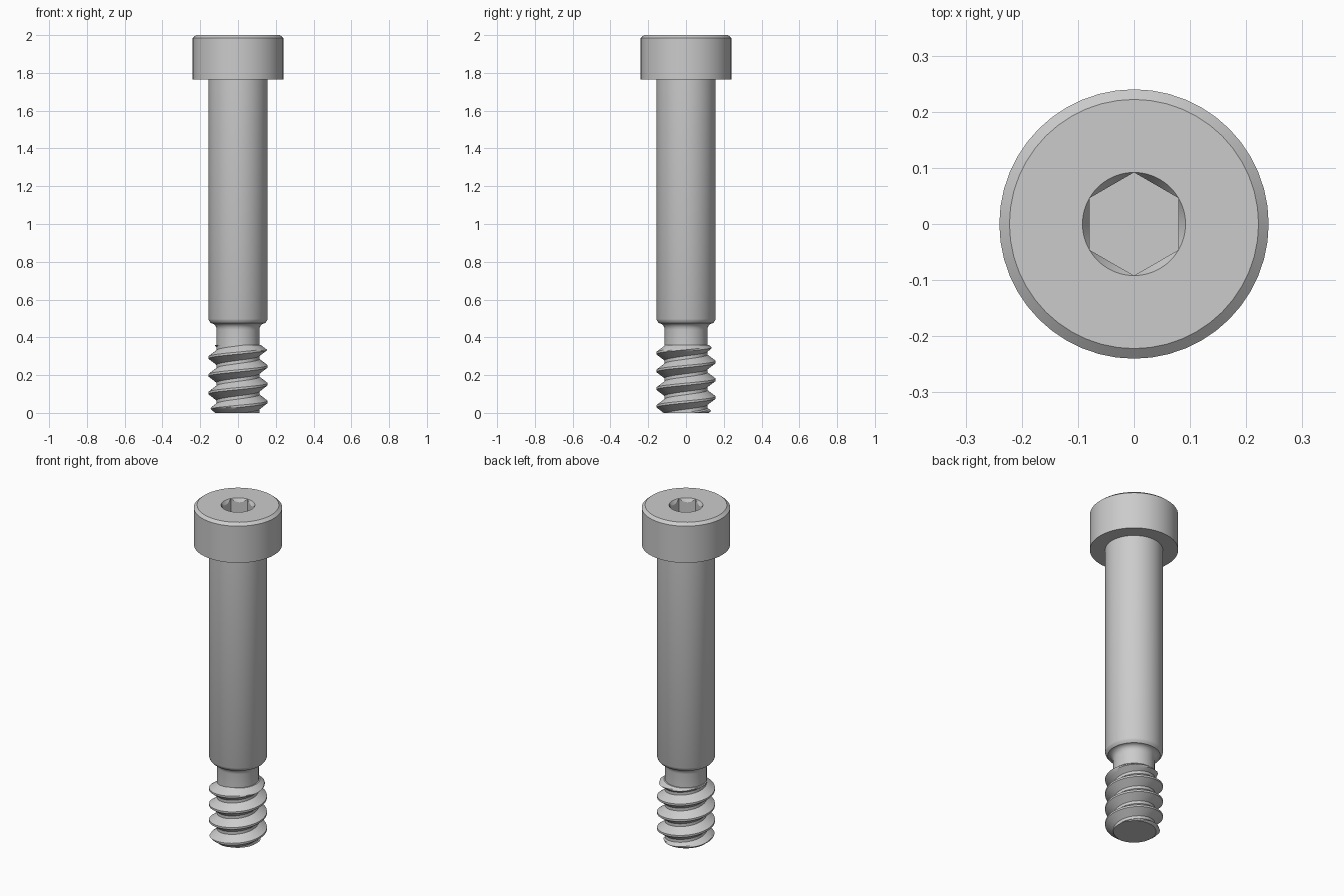
import bpy
import bmesh
from math import pi, cos, sin, radians

cube = bpy.data.objects.get("Cube")
if cube:
    bpy.data.objects.remove(cube, do_unlink=True)

SEGMENTS = 48
HEAD_R, SHANK_R, NECK_R, HEX_R = 0.24, 0.157, 0.113, 0.092
HEAD_Z, THREAD_TOP, PITCH = 1.765, 0.36, 0.094

steel = bpy.data.materials.new("grey_steel")
steel.use_nodes = True
steel.diffuse_color = (0.6, 0.6, 0.6, 1)
steel.node_tree.nodes["Principled BSDF"].inputs["Base Color"].default_value = (0.6, 0.6, 0.6, 1)


def finish(bm, name):
    bmesh.ops.remove_doubles(bm, verts=bm.verts, dist=1e-5)
    bmesh.ops.recalc_face_normals(bm, faces=bm.faces)
    mesh = bpy.data.meshes.new(name)
    bm.to_mesh(mesh)
    bm.free()
    mesh.materials.append(steel)
    obj = bpy.data.objects.new(name, mesh)
    bpy.context.collection.objects.link(obj)
    bpy.ops.object.select_all(action='DESELECT')
    obj.select_set(True)
    bpy.context.view_layer.objects.active = obj
    bpy.ops.object.shade_smooth_by_angle(angle=radians(25))
    return obj


def lathe(name, rings):
    """Join rings; each ring is a function from angle to (radius, height)."""
    bm = bmesh.new()
    rows = []
    for ring in rings:
        row = []
        for i in range(SEGMENTS):
            a = 2 * pi * i / SEGMENTS
            r, z = ring(a)
            row.append(bm.verts.new((r * cos(a), r * sin(a), z)))
        rows.append(row)
    for low, high in zip(rows, rows[1:]):
        for i in range(SEGMENTS):
            k = (i + 1) % SEGMENTS
            bm.faces.new((low[i], low[k], high[k], high[i]))
    return bm, name


def circle(r, z):
    return lambda a: (r, z)


def hexagon(a):
    """Radius of the hexagon with corners at front and back."""
    return HEX_R * cos(pi / 6) / cos(a % (pi / 3) - pi / 6)


def hex_radius(a):
    return hexagon(a - pi / 2)


# Head with chamfered rim and countersunk hexagonal socket
socket_floor = 1.88
finish(*lathe("head", [
    circle(SHANK_R, HEAD_Z), circle(HEAD_R, HEAD_Z),
    circle(HEAD_R, 1.985), circle(0.222, 2), circle(HEX_R, 2),
    lambda a: (hex_radius(a), 2 - 1.7 * (HEX_R - hex_radius(a))),
    lambda a: (hex_radius(a), socket_floor),
    circle(0, socket_floor),
]))

# Shank with a bevelled lower edge and a filleted neck
fillet = [circle(0.143 - 0.03 * sin(t * pi / 10), 0.44 + 0.035 * (1 - sin(t * pi / 10)) ** 1.0
                 if t == 5 else 0.475 - 0.035 * (1 - cos(t * pi / 10)))
          for t in range(6)]
finish(*lathe("shank", [circle(SHANK_R, HEAD_Z), circle(SHANK_R, 0.497),
                        circle(0.153, 0.487)] + fillet + [circle(NECK_R, THREAD_TOP)]))


# Right-handed screw thread, tapered at both ends
def envelope(z):
    taper = min(z, THREAD_TOP - z)
    return max(NECK_R, min(SHANK_R, 0.12 + 1.3 * taper))


def thread_radius(phase):
    d = abs((phase + 0.5) % 1 - 0.5)
    t = min(1, max(0, (d - 0.06) / 0.35))
    return SHANK_R + (NECK_R - SHANK_R) * t


phases = [0, 0.06, 0.15, 0.24, 0.33, 0.41, 0.59, 0.67, 0.76, 0.85, 0.94]
turns = range(-2, 6)
steps = [n + p for n in turns for p in phases]
bm = bmesh.new()
columns = []
for i in range(SEGMENTS):
    a = 2 * pi * i / SEGMENTS
    column = []
    for s in steps:
        z = 0.058 + PITCH * (s + i / SEGMENTS)
        r = min(thread_radius(s), envelope(z))
        column.append(bm.verts.new((r * cos(a), r * sin(a), z)))
    columns.append(column)
for i in range(SEGMENTS):
    # The last column meets the first one a full pitch higher
    shift = len(phases) if i == SEGMENTS - 1 else 0
    here, there = columns[i], columns[(i + 1) % SEGMENTS]
    for j in range(len(steps) - shift - 1):
        bm.faces.new((here[j], there[j + shift], there[j + shift + 1], here[j + 1]))
for height, side in ((0, -1), (THREAD_TOP, 1)):
    cut = bmesh.ops.bisect_plane(bm, geom=bm.verts[:] + bm.edges[:] + bm.faces[:],
                                 plane_co=(0, 0, height), plane_no=(0, 0, side),
                                 clear_outer=True)
    rim = [e for e in cut["geom_cut"] if isinstance(e, bmesh.types.BMEdge)]
    bmesh.ops.contextual_create(bm, geom=rim)
finish(bm, "thread")
